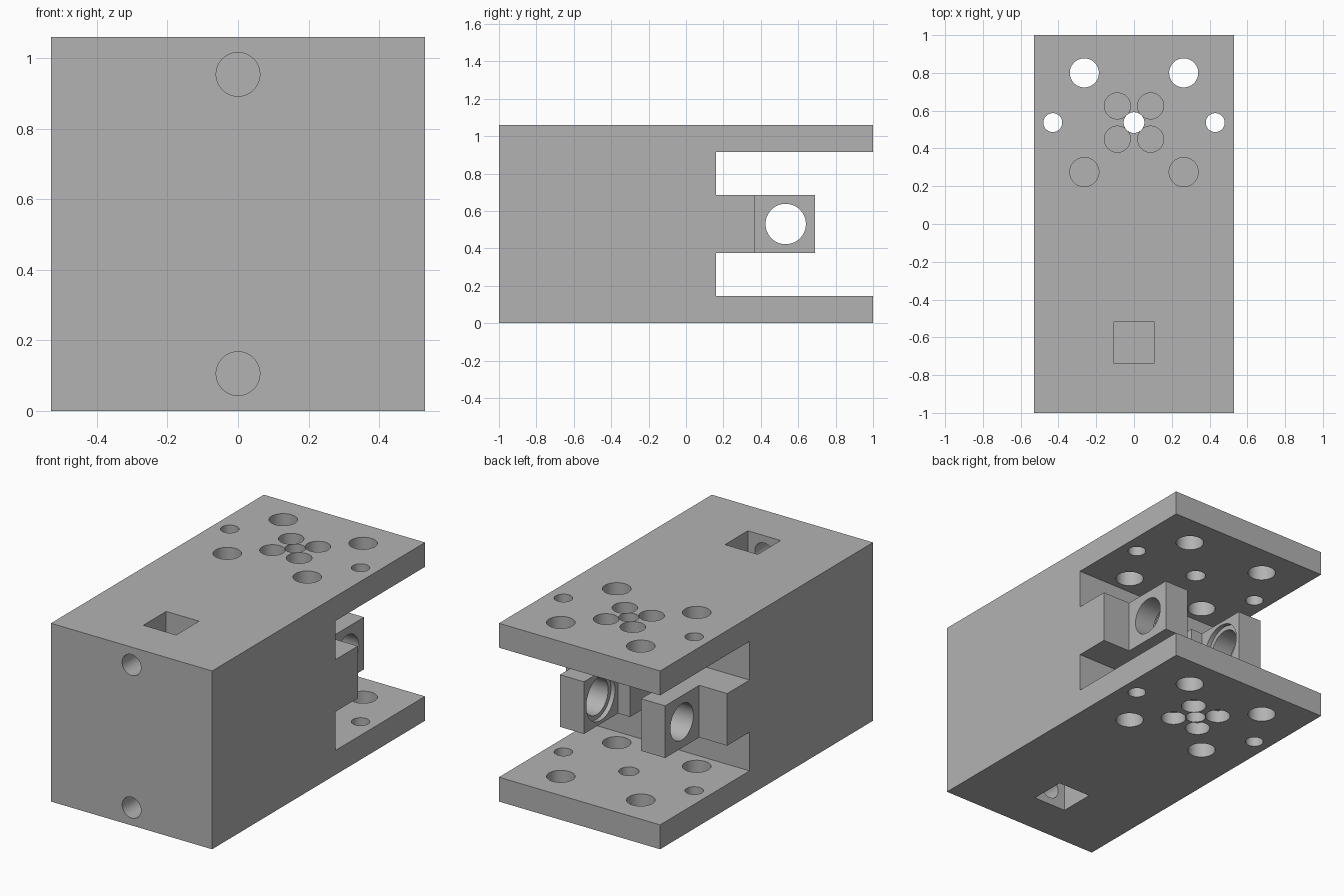
import bpy, bmesh, math
from mathutils import Matrix, Vector

if "Cube" in bpy.data.objects:
    bpy.data.objects.remove(bpy.data.objects["Cube"])

grey = bpy.data.materials.new("neutral_grey")
grey.diffuse_color = (0.45, 0.45, 0.45, 1)
grey.use_nodes = True
grey.node_tree.nodes["Principled BSDF"].inputs["Base Color"].default_value = grey.diffuse_color
H, W = 1.06, 0.53           # block height and half width
MID = H / 2


def new_object(name, bm):
    bmesh.ops.recalc_face_normals(bm, faces=bm.faces[:])
    mesh = bpy.data.meshes.new(name)
    bm.to_mesh(mesh)
    bm.free()
    mesh.materials.append(grey)
    ob = bpy.data.objects.new(name, mesh)
    bpy.context.collection.objects.link(ob)
    return ob


def cut(bm):
    """Subtract a solid from the block and discard the cutter."""
    cutter = new_object("cutter", bm)
    cutter.hide_render = True
    mod = block.modifiers.new("cut", "BOOLEAN")
    mod.operation, mod.solver, mod.object = "DIFFERENCE", "EXACT", cutter
    bpy.context.view_layer.objects.active = block
    bpy.ops.object.modifier_apply(modifier=mod.name)
    bpy.data.objects.remove(cutter)


def cut_box(lo, hi):
    lo, hi = Vector(lo), Vector(hi)
    bm = bmesh.new()
    bmesh.ops.create_cube(bm, size=1, matrix=Matrix.Translation((lo + hi) / 2)
                          @ Matrix.Diagonal((*(hi - lo), 1)))
    cut(bm)


def cut_hole(start, end, radius):
    a, b = Vector(start), Vector(end)
    rot = (b - a).to_track_quat("Z", "Y").to_matrix().to_4x4()
    bm = bmesh.new()
    bmesh.ops.create_cone(bm, cap_ends=True, segments=48, radius1=radius, radius2=radius,
                          depth=(b - a).length, matrix=Matrix.Translation((a + b) / 2) @ rot)
    cut(bm)


# Block: E-shaped side profile swept across the width
half = [(-1, 0), (1, 0), (1, 0.145), (0.16, 0.145), (0.16, 0.375), (0.69, 0.375)]
profile = half + [(y, H - z) for y, z in reversed(half)]
bm = bmesh.new()
face = bm.faces.new([bm.verts.new((-W, y, z)) for y, z in profile])
swept = bmesh.ops.extrude_face_region(bm, geom=[face])["geom"]
bmesh.ops.translate(bm, vec=(2 * W, 0, 0),
                    verts=[v for v in swept if isinstance(v, bmesh.types.BMVert)])
block = new_object("hinge_block", bm)

# Split the middle tongue into two stepped lugs
cut_box((-0.109, 0.16, 0.3), (0.109, 0.8, 0.76))
cut_box((-0.188, 0.37, 0.3), (0.188, 0.8, 0.76))
for s in (-1, 1):
    xs = sorted((s * 0.346, s * 0.7))
    cut_box((xs[0], 0.37, 0.3), (xs[1], 0.8, 0.76))

# Bore through both lugs, with a shallow counterbore on the inner faces
cut_hole((-0.6, 0.533, MID), (0.6, 0.533, MID), 0.108)
cut_hole((-0.215, 0.533, MID), (0.215, 0.533, MID), 0.135)

# Through holes in both plates
through = [(0, 0.537, 0.055)]
for s in (-1, 1):
    through += [(s * 0.43, 0.537, 0.05), (s * 0.263, 0.8, 0.077), (s * 0.263, 0.275, 0.077)]

# Per plate: through holes, blind recesses, square pocket and front screw hole
for top in (False, True):
    def z(depth):
        return H - depth if top else depth

    for x, y, r in through:
        cut_hole((x, y, z(-0.05)), (x, y, z(0.2)), r)
    for sx in (-1, 1):
        for sy in (-1, 1):
            x, y = sx * 0.088, 0.537 + sy * 0.088
            cut_hole((x, y, z(-0.05)), (x, y, z(0.075)), 0.069)
    z0, z1 = sorted((z(-0.05), z(0.213)))
    cut_box((-0.108, -0.735, z0), (0.108, -0.52, z1))
    cut_hole((0, -1.05, z(0.106)), (0, -0.7, z(0.106)), 0.062)

# Smooth bores, sharp edges
bpy.ops.object.select_all(action="DESELECT")
block.select_set(True)
bpy.context.view_layer.objects.active = block
bpy.ops.object.shade_smooth_by_angle(angle=math.radians(30))
